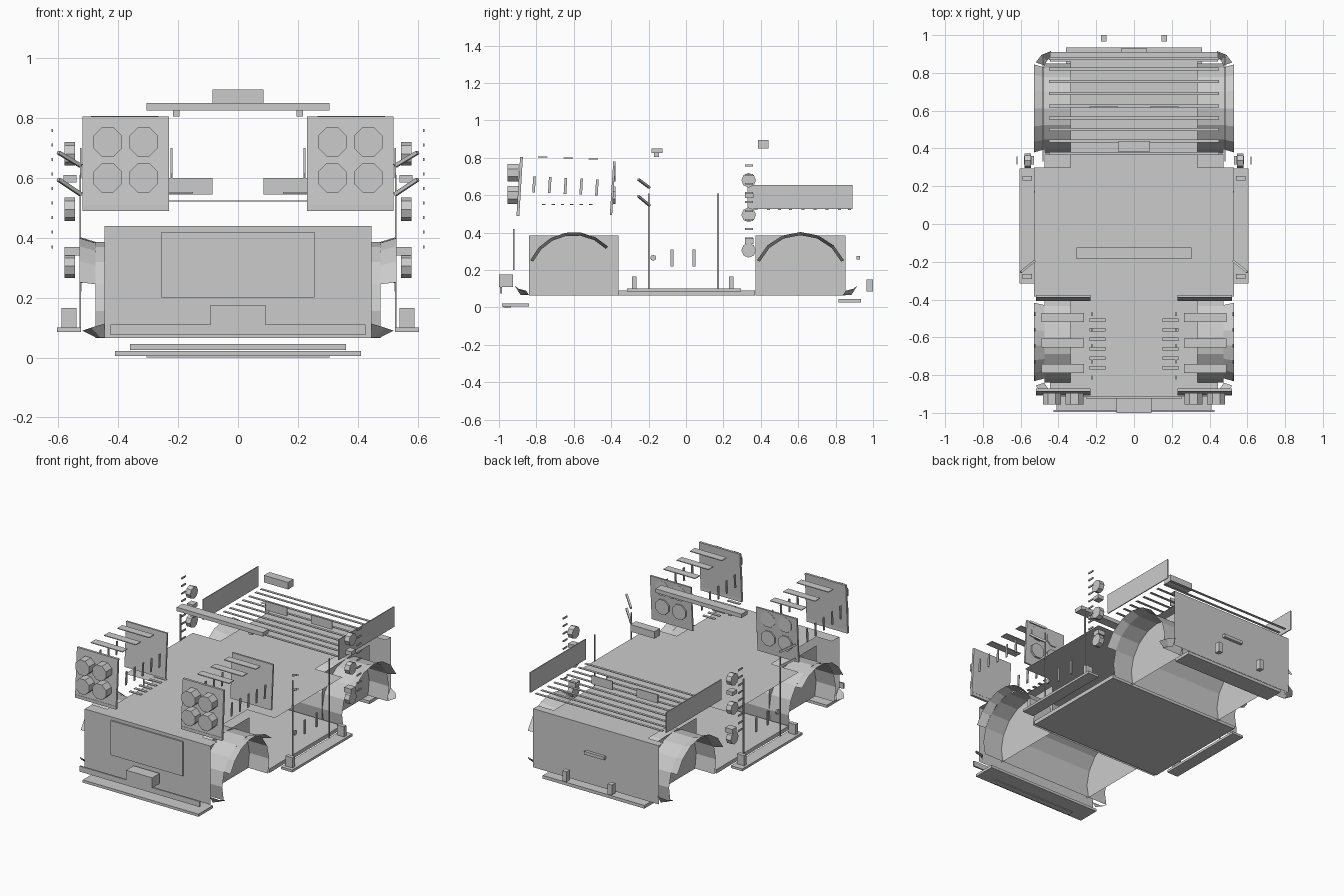
import bpy, bmesh
from math import sin, cos, pi, radians
from mathutils import Vector

if "Cube" in bpy.data.objects:
    bpy.data.objects.remove(bpy.data.objects["Cube"])


def mesh(name, verts, faces):
    m = bpy.data.meshes.new(name)
    m.from_pydata(verts, [], faces)
    m.update()
    o = bpy.data.objects.new(name, m)
    bpy.context.collection.objects.link(o)
    return o


def box(name, x, y, z, lean=0.0):
    # lean shifts the top edge along y
    v = [(a, b + (lean if c == z[1] else 0), c) for a in x for b in y for c in z]
    f = [(0, 1, 3, 2), (4, 6, 7, 5), (0, 4, 5, 1), (2, 3, 7, 6), (0, 2, 6, 4), (1, 5, 7, 3)]
    return mesh(name, v, f)


def pair(name, x, y, z, lean=0.0):
    box(name + "_right", x, y, z, lean)
    box(name + "_left", (-x[1], -x[0]), y, z, lean)


def deck(name, x, y0, y1, z=.44):
    mesh(name, [(-x, y0, z), (x, y0, z), (x, y1, z), (-x, y1, z)], [(0, 1, 2, 3)])


def octagon(name, centre, r, depth, axis):
    bm = bmesh.new()
    bmesh.ops.create_cone(bm, cap_ends=True, segments=8, radius1=r, radius2=r, depth=depth)
    if axis == "y":
        for v in bm.verts:
            x, y, z = v.co
            c, s = cos(pi / 8), sin(pi / 8)
            v.co = (x * c - y * s, z, -x * s - y * c)
    else:
        for v in bm.verts:
            v.co = (v.co.z, v.co.y, -v.co.x)
    m = bpy.data.meshes.new(name)
    bm.to_mesh(m)
    bm.free()
    o = bpy.data.objects.new(name, m)
    o.location = centre
    bpy.context.collection.objects.link(o)


def arc(name, prof, yc, a0, a1, n):
    # sweep a profile of (x, radius) points around the axle line
    v, f, w = [], [], len(prof)
    for i in range(n + 1):
        a = radians(a0 + (a1 - a0) * i / n)
        v += [(x, yc - r * cos(a), 0.148 + r * sin(a)) for x, r in prof]
    for i in range(n):
        for j in range(w - 1):
            k = w * i + j
            f.append((k, k + 1, k + w + 1, k + w))
    mesh(name, v, f)


def rod(name, a, b, t):
    a, b = Vector(a), Vector(b)
    d = b - a
    o = box(name, (-t, t), (-t, t), (0, d.length))
    o.location = a
    o.rotation_euler = d.to_track_quat("Z", "Y").to_euler()


# Body decks, end panels and floor
deck("cabin_deck", .53, -.385, .30)
deck("front_deck", .335, -.84, -.385)
deck("rear_deck", .335, .30, .86)
deck("front_deck_edge", .445, -.915, -.84)
deck("rear_deck_edge", .445, .86, .91)
for nm, y in [("front_panel", -.915), ("rear_panel", .91)]:
    mesh(nm, [(-.445, y, .065), (.445, y, .065), (.445, y, .44), (-.445, y, .44)], [(0, 1, 2, 3)])
box("grille_panel", (-.255, .255), (-.925, -.916), (.20, .42))
box("rear_handle", (-.07, .07), (.911, .93), (.255, .275))
box("floor_plate", (-.475, .475), (-.36, .37), (.065, .09))

# Wheel bays: inner walls, a rounded tunnel, and flared arches
for nm, yc, a1 in [("front", -.60, 136), ("rear", .612, 156)]:
    arc(nm + "_tunnel", [(-.475, .238), (.475, .238)], yc, -20, 200, 10)
    for s, side in [(1, "right"), (-1, "left")]:
        x, y0, y1 = s * .335, yc - .24, yc + .24
        mesh(f"{nm}_bay_wall_{side}",
             [(x, y0, .065), (x, y1, .065), (x, y1, .385), (x, y0, .385)], [(0, 1, 2, 3)])
        arc(f"{nm}_arch_{side}", [(s * .475, .238), (s * .53, .255)], yc, 24, a1, 6)

# Lower body corners
for s, side in [(1, "right"), (-1, "left")]:
    for e, end in [(-1, "front"), (1, "rear")]:
        y = e * .915
        mesh(f"{end}_corner_{side}",
             [(s * .44, y, .115), (s * .49, y - e * .02, .10), (s * .52, y - e * .06, .09),
              (s * .44, y - e * .03, .067), (s * .46, y - e * .05, .067), (s * .475, y - e * .075, .067)],
             [(0, 1, 4, 3), (1, 2, 5, 4)])

# Bumpers, lips and tow blocks
box("front_bar", (-.425, .425), (-.995, -.985), (.075, .11))
box("winch_box", (-.092, .092), (-1.0, -.925), (.11, .175))
box("front_lip", (-.41, .41), (-.985, -.84), (.005, .022))
box("front_skid", (-.305, .305), (-.975, -.935), (0, .01))
box("rear_lip", (-.36, .36), (.815, .935), (.025, .045))
pair("tow_block", (.145, .175), (.965, 1.0), (.085, .15))

# Side steps and door details
pair("step", (.525, .605), (-.315, .295), (.085, .10))
pair("step_block_front", (.54, .59), (-.29, -.265), (.10, .165))
pair("step_block_rear", (.54, .59), (.23, .255), (.10, .165))
pair("door_post_front", (.525, .530), (-.202, -.194), (.10, .61))
pair("door_post_rear", (.525, .530), (.166, .176), (.10, .61))
pair("door_handle_front", (.522, .530), (-.082, -.068), (.22, .31))
pair("door_handle_rear", (.522, .530), (.035, .05), (.22, .31))
for s in (1, -1):
    octagon("door_lock", (s * .525, -.175, .265), .016, .01, "x")
    # Mirror arms
    for z0, z1 in [(.64, .685), (.545, .595)]:
        rod("mirror_arm", (s * .525, -.195, z0), (s * .60, -.255, z1), .006)
    # Ladder rungs and side drums
    for i in range(9):
        x = s * .62
        z = .37 + i * .0485
        box("rung", (x - .003, x + .003), (.315, .357), (z - .005, z + .005))
    for z in (.68, .495, .305):
        octagon("side_drum", (s * .562, .335, z), .039, .034, "x")
pair("drum_bracket_low", (.53, .58), (.315, .36), (.34, .37))
pair("drum_bracket_high", (.54, .582), (.315, .36), (.585, .61))

# Tube racks on both sides of the front
pair("rack_front_plate", (.23, .52), (-.905, -.89), (.51, .805), .018)
pair("rack_front_sill", (.23, .52), (-.907, -.891), (.49, .51))
pair("rack_rear_plate", (.23, .52), (-.407, -.395), (.495, .78), .018)
for s in (1, -1):
    for x in (.315, .435):
        for z in (.72, .60):
            octagon("tube_mouth", (s * x, -.925, z), .052, .06, "y")
            octagon("tube_end", (s * x, -.383, z), .05, .012, "y")
for i in range(3):
    y = -.765 + i * .135
    pair("rack_plank", (.265, .49), (y - .025, y + .025), (.802 - i * .006, .807 - i * .006))
for i in range(5):
    y = -.815 + i * .084
    z = .615 - i * .004
    pair("rack_tick_inner", (.219, .225), (y - .007, y + .007), (z, z + .085), .005)
    pair("rack_tick_outer", (.522, .528), (y - .007, y + .007), (z, z + .085), .005)
for i in range(6):
    y = -.76 + i * .05
    pair("rack_dash", (.15, .235), (y - .009, y + .009), (.548, .553))

# Rear bed: side boards, slats and dividers
pair("bed_board", (.478, .484), (.33, .89), (.525, .655))
for y in (.374, .44, .50, .56, .625, .69, .755, .82, .875):
    box("bed_slat", (-.45, .45), (y - .008, y + .008), (.521, .525))
pair("bed_divider", (.085, .235), (.615, .622), (.545, .60))

# Roof bar and beacon
box("roof_bar", (-.305, .305), (-.185, -.125), (.825, .85))
pair("roof_bar_foot", (.195, .217), (-.17, -.145), (.805, .825))
box("roof_beacon", (-.085, .085), (.385, .44), (.85, .895))
